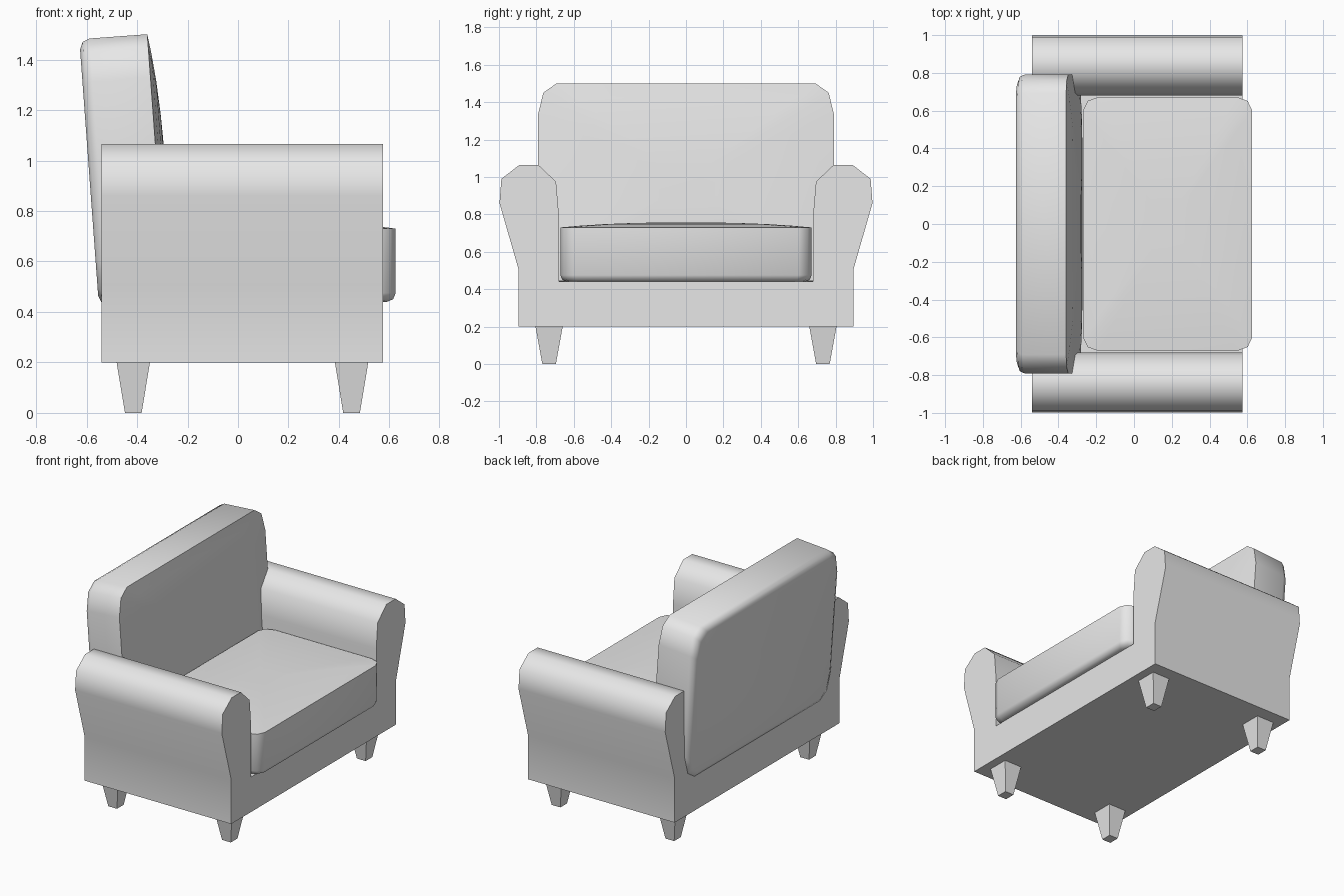
import bpy, bmesh, math

cube = bpy.data.objects.get("Cube")
if cube:
    bpy.data.objects.remove(cube, do_unlink=True)

fabric = bpy.data.materials.new("light_grey")
fabric.use_nodes = True
fabric.diffuse_color = (0.8, 0.8, 0.8, 1)
fabric.node_tree.nodes["Principled BSDF"].inputs["Base Color"].default_value = (0.8, 0.8, 0.8, 1)


def finish(name, bm, smooth=True):
    """Turn a bmesh into a named, shaded object."""
    bmesh.ops.recalc_face_normals(bm, faces=bm.faces)
    mesh = bpy.data.meshes.new(name)
    bm.to_mesh(mesh)
    bm.free()
    mesh.materials.append(fabric)
    obj = bpy.data.objects.new(name, mesh)
    bpy.context.collection.objects.link(obj)
    if smooth:
        bpy.ops.object.select_all(action="DESELECT")
        obj.select_set(True)
        bpy.context.view_layer.objects.active = obj
        bpy.ops.object.shade_smooth_by_angle(angle=math.radians(60))
    return obj


def bridge(bm, lower, upper):
    """Join two vertex rings with quads."""
    n = len(lower)
    for i in range(n):
        j = (i + 1) % n
        bm.faces.new((lower[i], lower[j], upper[j], upper[i]))


def outline(a, b, rx, ry):
    """Rectangle of half sizes a, b with two-segment rounded corners."""
    points = []
    for quarter, (sx, sy) in enumerate([(1, 1), (-1, 1), (-1, -1), (1, -1)]):
        for step in range(3):
            t = math.radians(90 * quarter + 45 * step)
            points.append((sx * (a - rx) + rx * math.cos(t),
                           sy * (b - ry) + ry * math.sin(t)))
    return points


def cushion(name, a, b, height, dome, rx, ry, edge):
    """Cushion with a rounded base rim, a crisp upper rim and a domed face."""
    bm = bmesh.new()

    def ring(inset, z):
        return [bm.verts.new((x * (1 - inset / a), y * (1 - inset / b), z))
                for x, y in outline(a, b, rx, ry)]

    rings = [ring(edge, 0), ring(edge * 0.3, edge * 0.3), ring(0, edge), ring(0, height)]
    for s in (0.85, 0.65, 0.4, 0.2):
        rings.append([bm.verts.new((x * s, y * s, height + dome * (1 - s ** 2.5)))
                      for x, y in outline(a, b, rx, ry)])
    for lower, upper in zip(rings, rings[1:]):
        bridge(bm, lower, upper)
    bm.faces.new(rings[0])
    bm.faces.new(rings[-1])
    return finish(name, bm)


# Frame: base and both rolled arms as one extruded profile
half = [(0.895, 0.2), (0.895, 0.505), (0.997, 0.86), (0.987, 0.99), (0.89, 1.065),
        (0.79, 1.065), (0.695, 0.975), (0.68, 0.8), (0.68, 0.44)]
profile = half + [(-y, z) for y, z in reversed(half)]
bm = bmesh.new()
ends = [[bm.verts.new((x, y, z)) for y, z in profile] for x in (-0.54, 0.575)]
bridge(bm, *ends)
for end in ends:
    bm.faces.new(end)
finish("base_and_arms", bm)

# Seat cushion
seat = cushion("seat_cushion", 0.447, 0.672, 0.29, 0.027, 0.08, 0.07, 0.035)
seat.location = (0.178, 0, 0.44)

# Back cushion, leaning backwards with its domed face to the seat
back = cushion("back_cushion", 0.53, 0.792, 0.27, 0.033, 0.17, 0.1, 0.04)
back.location = (-0.59, 0, 0.952)
back.rotation_euler = (0, math.radians(90 - 4.2), 0)

# Four tapered square legs
for x_name, x in (("rear", -0.415), ("front", 0.45)):
    for y_name, y in (("right", -0.732), ("left", 0.732)):
        bm = bmesh.new()
        rings = [[bm.verts.new((x + sx * w, y + sy * w * 1.1, z))
                  for sx, sy in ((1, 1), (-1, 1), (-1, -1), (1, -1))]
                 for w, z in ((0.033, 0), (0.066, 0.2))]
        bridge(bm, *rings)
        for r in rings:
            bm.faces.new(r)
        finish(f"{x_name}_{y_name}_leg", bm, smooth=False)
